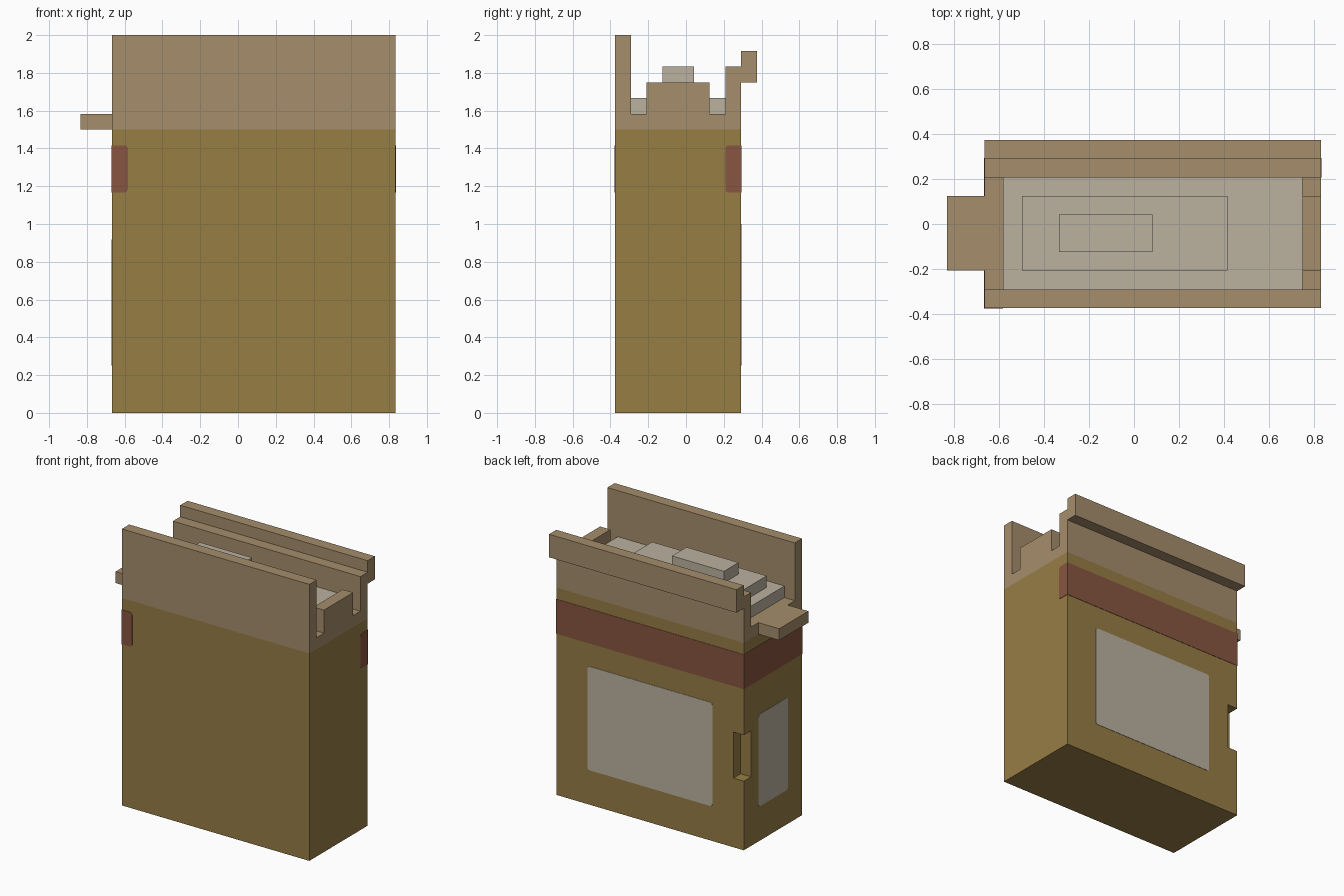
import bpy
import bmesh

if "Cube" in bpy.data.objects:
    bpy.data.objects.remove(bpy.data.objects["Cube"], do_unlink=True)

U = 1 / 12      # the whole carton sits on this step
T = 0.03        # how far printed plates stand proud, in steps


def material(name, rgb):
    m = bpy.data.materials.new(name)
    m.use_nodes = True
    m.diffuse_color = (*rgb, 1)
    m.node_tree.nodes["Principled BSDF"].inputs["Base Color"].default_value = (*rgb, 1)
    return m


CARD = material("golden brown card", (0.31, 0.205, 0.06))
INNER = material("tan inner card", (0.375, 0.27, 0.15))
RED = material("red brown band", (0.246, 0.091, 0.053))
PAPER = material("off white paper", (0.497, 0.445, 0.352))


def block(name, mat, x, y, z, round_axis=None, is_rounded=None):
    """Box from ranges in steps; can round edges along one axis chosen by a rule."""
    bm = bmesh.new()
    bmesh.ops.create_cube(bm, size=1)
    for v in bm.verts:
        v.co = [(r[0] if c < 0 else r[1]) * U for c, r in zip(v.co, (x, y, z))]
    if round_axis is not None:
        edges = []
        for e in bm.edges:
            a, b = (v.co for v in e.verts)
            if abs((a - b)[round_axis]) > 1e-4 and abs((a - b).length - abs((a - b)[round_axis])) < 1e-6:
                if is_rounded is None or is_rounded((a + b) / 2):
                    edges.append(e)
        bmesh.ops.bevel(bm, geom=edges, offset=0.2 * U, segments=2,
                        profile=0.5, affect='EDGES')
    mesh = bpy.data.meshes.new(name)
    bm.to_mesh(mesh)
    bm.free()
    mesh.materials.append(mat)
    ob = bpy.data.objects.new(name, mesh)
    bpy.context.collection.objects.link(ob)
    return ob


# Carton body with a corner notch
body = block("carton_body", CARD, (-8, 10), (-4.5, 3.5), (0, 18))
cutter = block("notch_cutter", CARD, (-9, -7), (2.5, 4.5), (6, 10))
cutter.hide_render = True
cut = body.modifiers.new("notch", 'BOOLEAN')
cut.operation = 'DIFFERENCE'
cut.solver = 'EXACT'
cut.object = cutter
bpy.context.view_layer.objects.active = body
bpy.ops.object.modifier_apply(modifier=cut.name)
bpy.data.objects.remove(cutter, do_unlink=True)

# Opened top: walls, rims and folded flaps
block("front_wall", INNER, (-8, 10), (-4.5, -3.5), (18, 24))
block("back_wall", INNER, (-8, 10), (2.5, 3.5), (18, 22))
block("back_folded_lip", INNER, (-8, 10), (3.5, 4.5), (21, 23))
block("left_rim", INNER, (9, 10), (-3.5, 2.5), (18, 19))
block("left_flap", INNER, (9, 10), (-2.5, 1.5), (19, 21))
block("right_rim", INNER, (-8, -7), (-3.5, 2.5), (18, 19))
block("right_flap", INNER, (-10, -8), (-2.5, 1.5), (18, 19))

# Heaped contents
block("contents_lower", PAPER, (-7, 9), (-3.5, 2.5), (18, 20))
block("contents_middle", PAPER, (-6, 5), (-2.5, 1.5), (20, 21))
block("contents_top", PAPER, (-4, 1), (-1.5, 0.5), (21, 22))

# Band round the back and right side, with short ends on the other two sides
BAND = (14, 17)
block("band_back", RED, (-8 - T, 10 + T), (3.5 - T, 3.5 + T), BAND)
block("band_right", RED, (-8 - T, -8 + T), (-4.5 - T, 3.5 + T), BAND)
block("band_front_end", RED, (-8 - T, -7), (-4.5 - T, -4.5 + T), BAND,
      1, lambda p: p.x > -7.5 * U)
block("band_left_end", RED, (10 - T, 10 + T), (2.5, 3.5 + T), BAND,
      0, lambda p: p.y < 3 * U)

# Paper labels
block("back_label", PAPER, (-5, 7), (3.5 - T, 3.5 + T), (3, 12), 1)
block("right_label", PAPER, (-8 - T, -8 + T), (-2.5, 1.5), (3, 11), 0)
